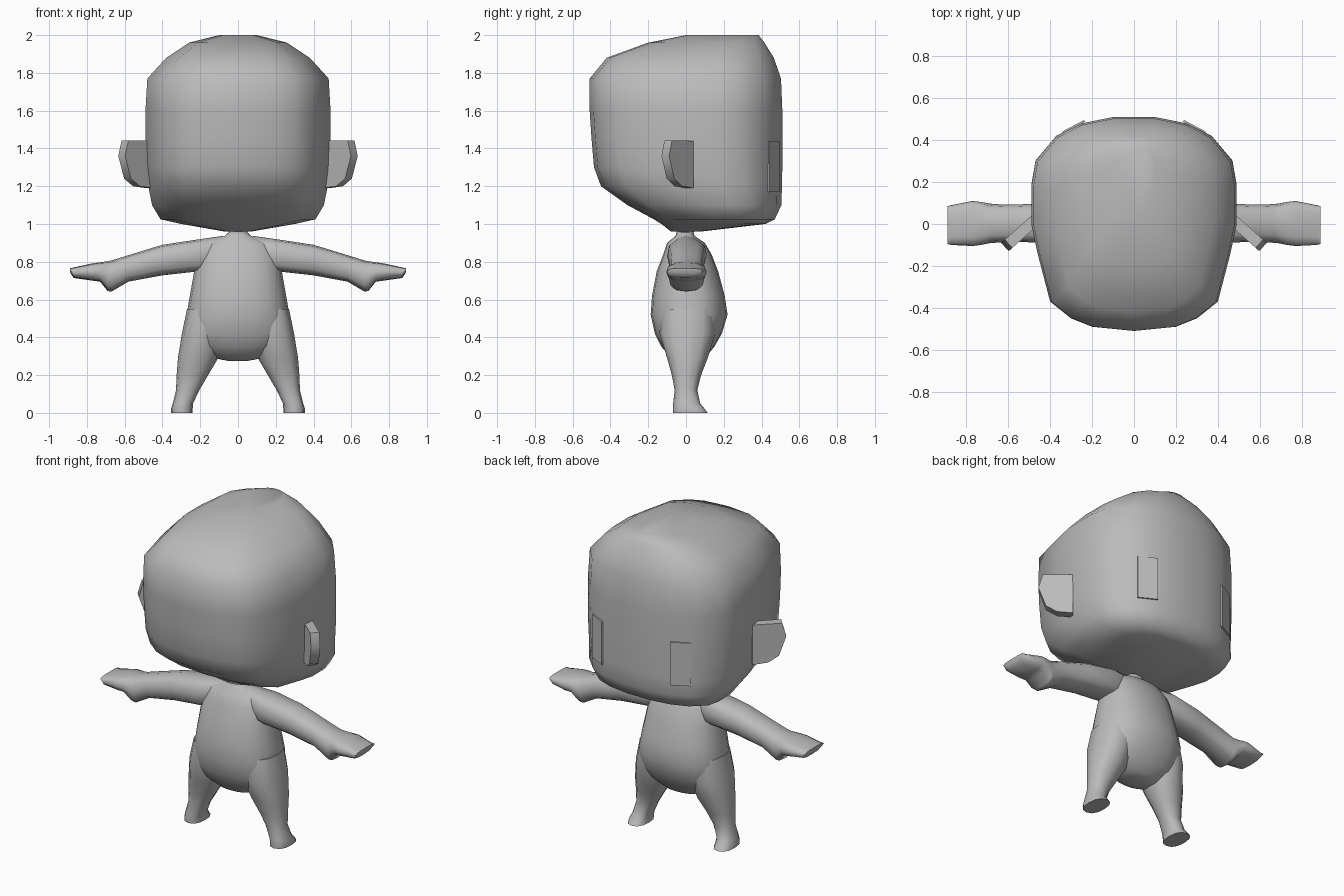
import bpy, bmesh, math

if "Cube" in bpy.data.objects:
    bpy.data.objects.remove(bpy.data.objects["Cube"])

grey = bpy.data.materials.new("plain grey")
grey.diffuse_color = (0.5, 0.5, 0.5, 1)
grey.use_nodes = True
grey.node_tree.nodes["Principled BSDF"].inputs["Base Color"].default_value = grey.diffuse_color


def loft(name, rings, mirror=False, angle=60):
    """Skin closed rings of 3D points, cap both ends, optionally mirror in x."""
    bm = bmesh.new()
    loops = [[bm.verts.new(p) for p in ring] for ring in rings]
    n = len(loops[0])
    for a, b in zip(loops, loops[1:]):
        for i in range(n):
            j = (i + 1) % n
            bm.faces.new((a[i], a[j], b[j], b[i]))
    bm.faces.new(loops[0][::-1])
    bm.faces.new(loops[-1])
    bmesh.ops.recalc_face_normals(bm, faces=bm.faces[:])
    mesh = bpy.data.meshes.new(name)
    bm.to_mesh(mesh)
    bm.free()
    mesh.materials.append(grey)
    obj = bpy.data.objects.new(name, mesh)
    bpy.context.collection.objects.link(obj)
    bpy.ops.object.select_all(action='DESELECT')
    obj.select_set(True)
    bpy.context.view_layer.objects.active = obj
    bpy.ops.object.shade_smooth_by_angle(angle=math.radians(angle))
    if mirror:
        obj.modifiers.new("mirror", 'MIRROR')
    return obj


def section(n, p):
    """Unit superellipse with n points."""
    pts = []
    for i in range(n):
        c, s = math.cos(2 * math.pi * i / n), math.sin(2 * math.pi * i / n)
        pts.append((math.copysign(abs(c) ** (2 / p), c), math.copysign(abs(s) ** (2 / p), s)))
    return pts


def fit(pts, a0, a1, b0, b1):
    """Stretch a unit section to fill a rectangle."""
    return [((a0 + a1) / 2 + u * (a1 - a0) / 2, (b0 + b1) / 2 + v * (b1 - b0) / 2) for u, v in pts]


# head: plan outline (half), scaled for each height
half = [(0, .51), (.1, .51), (.25, .48), (.37, .42), (.47, .30), (.49, .18), (.49, 0),
        (.46, -.14), (.40, -.37), (.30, -.45), (.2, -.49), (0, -.51)]
plan = [(x / .49, y / .51) for x, y in half + [(-x, y) for x, y in half[-2:0:-1]]]
head = [  # z, half width, back y, front y
    (.96, .07, -.08, .08), (1.0, .30, -.13, .42), (1.025, .41, -.17, .47), (1.10, .455, -.31, .505),
    (1.20, .475, -.45, .508), (1.30, .485, -.487, .51), (1.45, .49, -.50, .51), (1.60, .49, -.51, .51),
    (1.77, .48, -.51, .503), (1.88, .38, -.42, .465), (1.96, .26, -.20, .415), (2.0, .10, 0, .385)]
loft("head", [[(x, y, z) for x, y in fit(plan, -w, w, b, f)] for z, w, b, f in head])

# torso with neck
torso = [  # z, half width, back y, front y
    (.275, .05, -.03, .06), (.29, .13, -.08, .10), (.35, .235, -.13, .15), (.42, .27, -.165, .19),
    (.52, .272, -.187, .22), (.62, .255, -.18, .205), (.75, .232, -.155, .17), (.84, .215, -.12, .135),
    (.90, .17, -.10, .10), (.937, .07, -.055, .045), (.955, .05, -.05, .04), (.98, .06, -.06, .05)]
loft("torso", [[(x, y, z) for x, y in fit(section(20, 2.3), -w, w, b, f)] for z, w, b, f in torso])

# legs with feet
leg = [  # z, inner x, outer x, back y, front y
    (.55, .06, .270, -.13, .15), (.42, .07, .297, -.14, .155), (.29, .105, .318, -.10, .115),
    (.20, .158, .325, -.075, .08), (.12, .205, .328, -.06, .06), (.05, .238, .345, -.068, .075),
    (.02, .24, .355, -.07, .10), (0, .24, .355, -.07, .115)]
loft("leg", [[(x, y, z) for x, y in fit(section(12, 2.4), i, o, b, f)] for z, i, o, b, f in leg], True)

# arms with hands; the dip at x = 0.68 is the thumb
arm = [  # x, back y, front y, bottom z, top z
    (.08, -.06, .06, .76, .937), (.22, -.10, .11, .748, .917), (.40, -.09, .10, .728, .89),
    (.58, -.085, .092, .695, .835), (.67, -.09, .095, .642, .807), (.69, -.092, .098, .645, .803),
    (.73, -.10, .105, .695, .797), (.77, -.105, .11, .70, .792), (.87, -.10, .09, .714, .77),
    (.89, -.095, .085, .745, .765)]
loft("arm", [[(x, y, z) for y, z in fit(section(12, 2.8), b, f, lo, hi)] for x, b, f, lo, hi in arm], True)

# ears: thick angled plates
outline = [(0, 1.44), (.95, 1.443), (1.08, 1.36), (.85, 1.24), (.5, 1.20), (0, 1.19)]
loft("ear", [[(.47 + .135 * t + .018 * s, .02 - .12 * t + .02 * s, z) for t, z in outline]
             for s in (-1, 1)], True, 40)

# eyes: thin upright plates on the rounded corners of the face
eye = [(0, 1.17), (1, 1.17), (1, 1.44), (0, 1.44)]
loft("eye", [[(.238 + .104 * t - .004 * s, .496 - .055 * t - .008 * s, z) for t, z in eye]
             for s in (0, 1)], True, 30)
